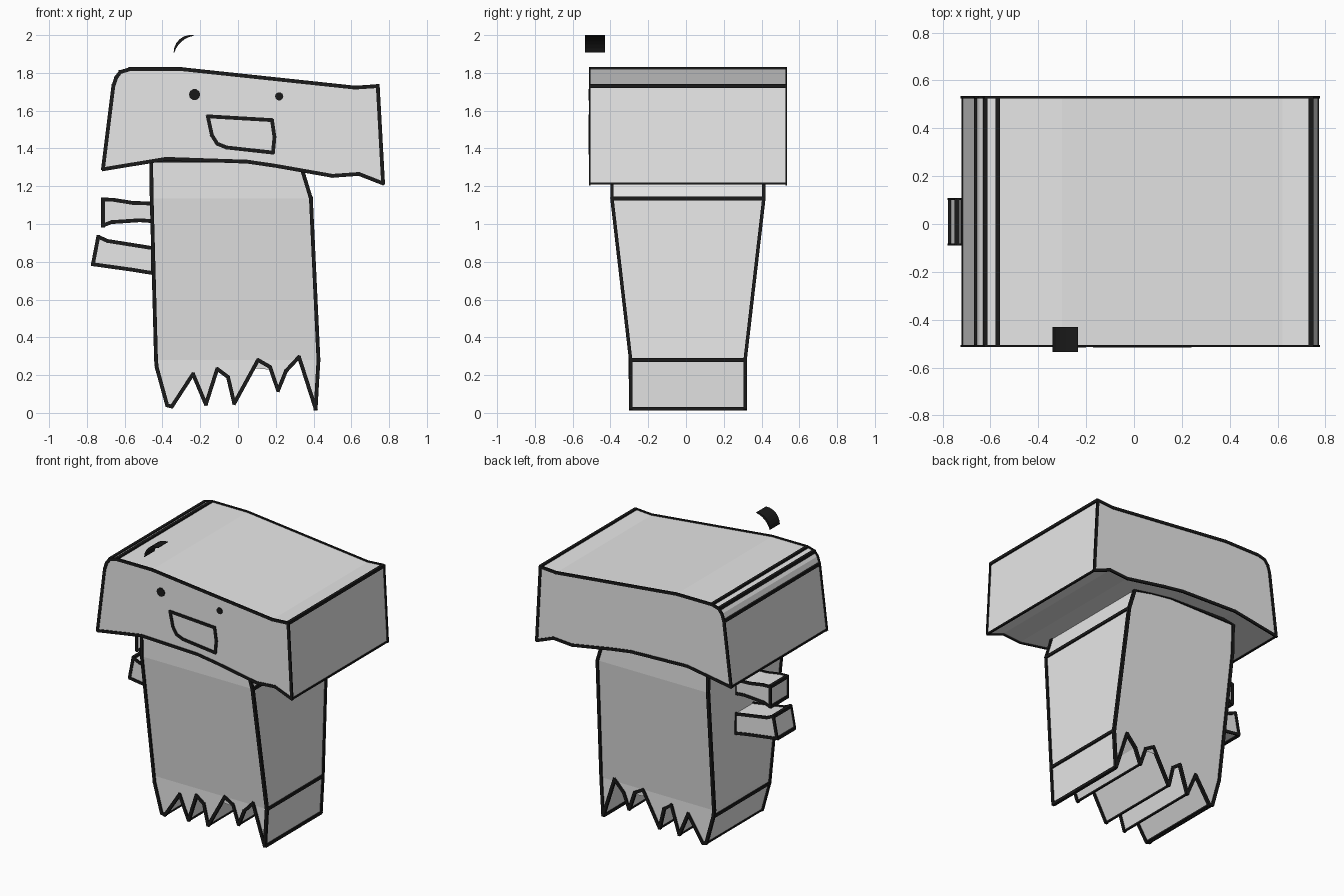
import bpy, bmesh, math
from mathutils import Vector, Matrix

if "Cube" in bpy.data.objects:
    bpy.data.objects.remove(bpy.data.objects["Cube"])


def material(name, v):
    m = bpy.data.materials.new(name)
    m.diffuse_color = (v, v, v, 1)
    m.use_nodes = True
    m.node_tree.nodes["Principled BSDF"].inputs["Base Color"].default_value = m.diffuse_color
    return m


GREY = material("pale grey", 0.8)
BLACK = material("ink black", 0.01)
YC = 0.01  # middle of the depth


def finish(name, bm, mat):
    bmesh.ops.recalc_face_normals(bm, faces=bm.faces)
    me = bpy.data.meshes.new(name)
    bm.to_mesh(me)
    bm.free()
    me.materials.append(mat)
    ob = bpy.data.objects.new(name, me)
    bpy.context.collection.objects.link(ob)
    return ob


def prism(name, profile, depth, mat, yc=YC, cuts=()):
    """Extrude an x-z profile along y; depth(z) gives the half thickness."""
    bm = bmesh.new()
    face = bm.faces.new([bm.verts.new((x, -1, z)) for x, z in profile])
    ext = bmesh.ops.extrude_face_region(bm, geom=[face], use_keep_orig=True)
    for v in ext["geom"]:
        if isinstance(v, bmesh.types.BMVert):
            v.co.y = 1
    for z in cuts:
        bmesh.ops.bisect_plane(bm, geom=bm.verts[:] + bm.edges[:] + bm.faces[:],
                               plane_co=(0, 0, z), plane_no=(0, 0, 1))
    for v in bm.verts:
        v.co.y = yc + math.copysign(depth(v.co.z), v.co.y)
    return finish(name, bm, mat)


def bar(bm, a, b, w, t):
    """Box from a to b: w wide in the x-z plane, t thick along y."""
    a, b = Vector(a), Vector(b)
    d = (b - a).normalized()
    side = d.cross(Vector((0, 1, 0)))
    side = side.normalized() if side.length > 0.01 else Vector((1, 0, 0))
    n = side.cross(d)
    rot = Matrix((d, side, n)).transposed().to_4x4()
    size = Matrix.Diagonal(((b - a).length + w * 0.6, w, t, 1))
    bmesh.ops.create_cube(bm, size=1,
                          matrix=Matrix.Translation((a + b) / 2) @ rot @ size)


def outline(name, profile, depth, corners, w, t, yc=YC, thin=()):
    """Ink lines round the front and back, and across at chosen corners."""
    bm = bmesh.new()
    for s in (-1, 1):
        pts = [(x, yc + s * depth(z), z) for x, z in profile]
        for a, b in zip(pts, pts[1:] + pts[:1]):
            bar(bm, a, b, w, t)
    for group, cw in ((corners, w), (thin, w * 0.6)):
        for i in group:
            x, z = profile[i]
            h = depth(z) - cw * 0.3
            bar(bm, (x, yc - h, z), (x, yc + h, z), cw, cw)
    return finish(name, bm, BLACK)


# Head: a wide block with a rounded left shoulder
head = [(-0.715, 1.29), (-0.66, 1.73), (-0.645, 1.775), (-0.622, 1.805), (-0.57, 1.82),
        (-0.30, 1.82), (0.62, 1.722), (0.74, 1.73), (0.768, 1.215), (0.64, 1.265),
        (0.50, 1.255), (0.20, 1.308), (0.05, 1.33), (-0.38, 1.345)]
head_depth = lambda z: 0.52
prism("head", head, head_depth, GREY)
outline("head_outline", head, head_depth, (1, 3, 4, 7), 0.02, 0.009, thin=(0, 8))

# Body: tapers downward and ends in a ragged hem
body = [(-0.46, 1.335), (-0.457, 1.135), (-0.434, 0.28), (-0.43, 0.24), (-0.375, 0.04),
        (-0.35, 0.034), (-0.238, 0.206), (-0.17, 0.045), (-0.11, 0.233), (-0.053, 0.19),
        (-0.02, 0.05), (0.106, 0.28), (0.17, 0.243), (0.212, 0.118), (0.254, 0.222),
        (0.323, 0.296), (0.411, 0.022), (0.426, 0.28), (0.386, 1.135), (0.34, 1.285),
        (0.20, 1.315), (0.05, 1.335)]


def body_depth(z):
    k = min(max((z - 0.28) / 0.855, 0), 1)
    return 0.303 + 0.099 * k


prism("body", body, body_depth, GREY, cuts=(0.28, 1.135))
outline("body_outline", body, body_depth, (3, 16, 17, 18), 0.02, 0.018,
        thin=(4, 5, 7, 10, 13))

# Two stubby arms on the left side
arms = {
    "upper_arm": [(-0.715, 1.13), (-0.66, 1.128), (-0.56, 1.112), (-0.45, 1.108),
                  (-0.45, 1.015), (-0.52, 1.02), (-0.67, 1.01), (-0.715, 0.992)],
    "lower_arm": [(-0.74, 0.932), (-0.69, 0.91), (-0.45, 0.872), (-0.45, 0.74),
                  (-0.56, 0.758), (-0.768, 0.787)],
}
for name, pts in arms.items():
    prism(name, pts, lambda z: 0.095, GREY)
    outline(name + "_outline", pts, lambda z: 0.095, (0, len(pts) - 1), 0.02, 0.009)

# Eyes: flat discs on the face
for name, x, z, r in (("left_eye", -0.23, 1.685, 0.03), ("right_eye", 0.218, 1.676, 0.022)):
    disc = [(x + r * math.cos(i * math.tau / 10), z + r * math.sin(i * math.tau / 10))
            for i in range(10)]
    prism(name, disc, lambda z: 0.004, BLACK, yc=-0.512)

# Mouth: a thin ink line on the face
mouth = [(-0.16, 1.57), (0.18, 1.55), (0.193, 1.46), (0.185, 1.378), (-0.06, 1.405),
         (-0.11, 1.425), (-0.138, 1.47)]
bm = bmesh.new()
pts = [(x, -0.512, z) for x, z in mouth]
for a, b in zip(pts, pts[1:] + pts[:1]):
    bar(bm, a, b, 0.02, 0.009)
finish("mouth", bm, BLACK)

# Hair: a curved strip floating over the head, tapering at its ends
upper, lower = [], []
for i in range(7):
    k = i / 6
    a = math.radians(172 - 82 * k)
    for row, off in ((upper, 1), (lower, -1)):
        r = off * (0.002 + 0.006 * math.sin(math.pi * k))
        row.append((-0.235 + (0.105 + r) * math.cos(a), 1.893 + (0.105 + r) * math.sin(a)))
prism("hair", upper + lower[::-1], lambda z: 0.053, BLACK, yc=-0.483)
